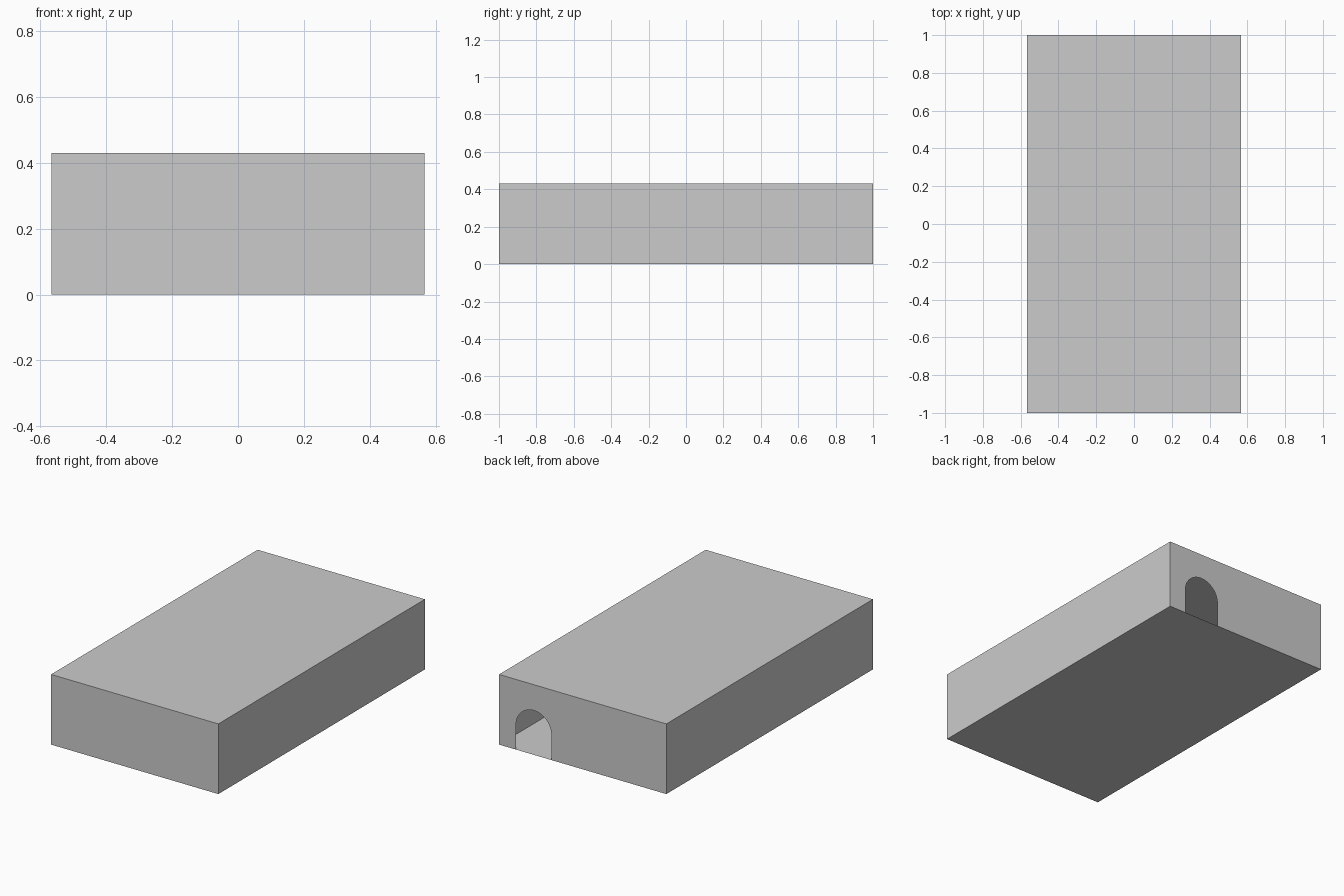
import bpy, bmesh, math

if "Cube" in bpy.data.objects:
    bpy.data.objects.remove(bpy.data.objects["Cube"])

W, L, H = 0.567, 1.0, 0.43            # half width, half length, height
DOOR_X, DOOR_R, SPRING = 0.332, 0.12, 0.152
SEGMENTS = 24


def add_face(bm, points):
    return bm.faces.new([bm.verts.new(p) for p in points])


bm = bmesh.new()

# thin closed walls, floor and roof
add_face(bm, [(-W, -L, 0), (-W, L, 0), (W, L, 0), (W, -L, 0)])
add_face(bm, [(-W, -L, H), (W, -L, H), (W, L, H), (-W, L, H)])
add_face(bm, [(-W, -L, 0), (W, -L, 0), (W, -L, H), (-W, -L, H)])
for s in (-1, 1):
    pts = [(s * W, -L, 0), (s * W, L, 0), (s * W, L, H), (s * W, -L, H)]
    add_face(bm, pts if s > 0 else pts[::-1])

# back wall with an arched doorway cut up from the floor
arch = [(DOOR_X + DOOR_R * math.cos(math.pi * i / SEGMENTS), L,
         SPRING + DOOR_R * math.sin(math.pi * i / SEGMENTS))
        for i in range(SEGMENTS + 1)]
back = [(W, L, 0), (DOOR_X + DOOR_R, L, 0)] + arch
back += [(DOOR_X - DOOR_R, L, 0), (-W, L, 0), (-W, L, H), (W, L, H)]
add_face(bm, back)

bmesh.ops.remove_doubles(bm, verts=bm.verts, dist=1e-5)
mesh = bpy.data.meshes.new("hollow_box")
bm.to_mesh(mesh)
bm.free()
box = bpy.data.objects.new("hollow_box", mesh)
bpy.context.collection.objects.link(box)
